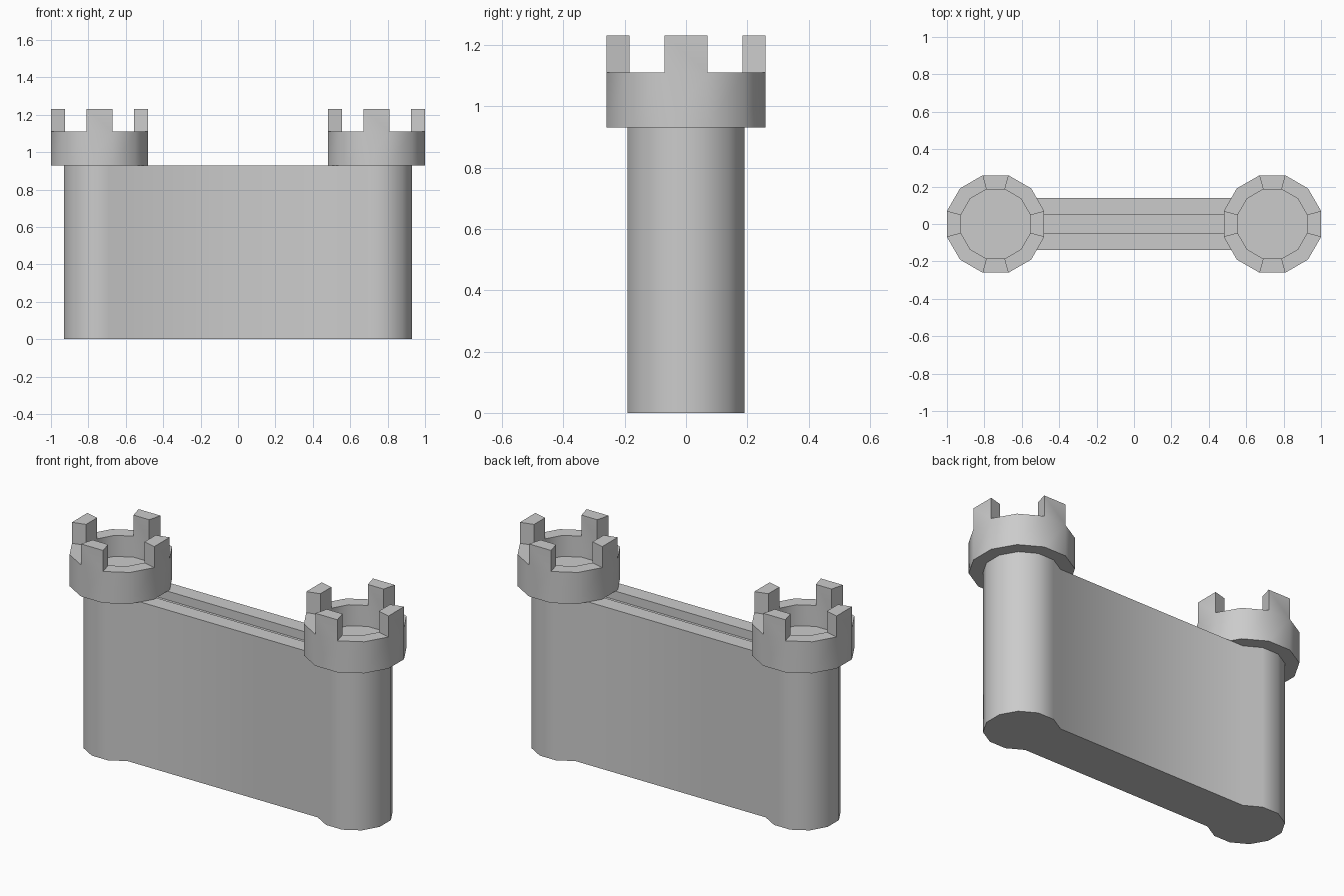
import bpy, bmesh, math

if "Cube" in bpy.data.objects:
    bpy.data.objects.remove(bpy.data.objects["Cube"])

SIDES = 12
TOWER_X = 0.74
SHAFT_TOP = 0.93
FLAT = math.cos(math.pi / SIDES)      # apothem / radius


def corner(apothem, i, cx=0.0):
    a = math.radians(15 + 30 * i)
    r = apothem / FLAT
    return cx + r * math.cos(a), r * math.sin(a)


def make_object(name, bm):
    bmesh.ops.recalc_face_normals(bm, faces=bm.faces)
    mesh = bpy.data.meshes.new(name)
    bm.to_mesh(mesh)
    bm.free()
    obj = bpy.data.objects.new(name, mesh)
    bpy.context.collection.objects.link(obj)
    return obj


def prism(name, outline, z0, z1):
    bm = bmesh.new()
    face = bm.faces.new([bm.verts.new((x, y, z0)) for x, y in outline])
    top = bmesh.ops.extrude_face_region(bm, geom=[face], use_keep_orig=True)["geom"]
    bmesh.ops.translate(bm, vec=(0, 0, z1 - z0),
                        verts=[v for v in top if isinstance(v, bmesh.types.BMVert)])
    return make_object(name, bm)


def smooth(obj):
    bpy.ops.object.select_all(action='DESELECT')
    obj.select_set(True)
    bpy.context.view_layer.objects.active = obj
    bpy.ops.object.shade_smooth_by_angle(angle=math.radians(35))


# Tower shafts and wall as one outline
right = [corner(0.19, i, TOWER_X) for i in range(-5, 5)]
left = [(-x, -y) for x, y in right]
body = prism("wall_and_shafts", right + left, 0, SHAFT_TOP)

# Sunken walkway along the top of the wall
cutter = prism("walkway_cutter",
               [(-0.55, -0.05), (0.55, -0.05), (0.55, 0.05), (-0.55, 0.05)],
               SHAFT_TOP - 0.05, SHAFT_TOP + 0.1)
cutter.hide_render = True
mod = body.modifiers.new("walkway", 'BOOLEAN')
mod.operation = 'DIFFERENCE'
mod.solver = 'EXACT'
mod.object = cutter
bpy.context.view_layer.objects.active = body
bpy.ops.object.modifier_apply(modifier=mod.name)
bpy.data.objects.remove(cutter)
smooth(body)

# Tower head: hollow cup with four merlons raised from the rim
bm = bmesh.new()
profile = [(0.26, SHAFT_TOP), (0.26, 1.11), (0.185, 1.11), (0.185, 0.99)]
rings = [[bm.verts.new((*corner(a, i), z)) for i in range(SIDES)] for a, z in profile]
rim = []
for k in range(len(rings) - 1):
    lo, hi = rings[k], rings[k + 1]
    for i in range(SIDES):
        j = (i + 1) % SIDES
        f = bm.faces.new((lo[i], lo[j], hi[j], hi[i]))
        if k == 1 and i % 3 == 2:
            rim.append(f)
bm.faces.new(rings[0][::-1])
bm.faces.new(rings[-1])
bmesh.ops.recalc_face_normals(bm, faces=bm.faces)
raised = bmesh.ops.extrude_discrete_faces(bm, faces=rim)["faces"]
bmesh.ops.translate(bm, vec=(0, 0, 0.12), verts=[v for f in raised for v in f.verts])
head = make_object("right_tower_head", bm)
head.location.x = TOWER_X
smooth(head)

# Matching head on the other tower
other = head.copy()
other.name = "left_tower_head"
other.location.x = -TOWER_X
bpy.context.collection.objects.link(other)
